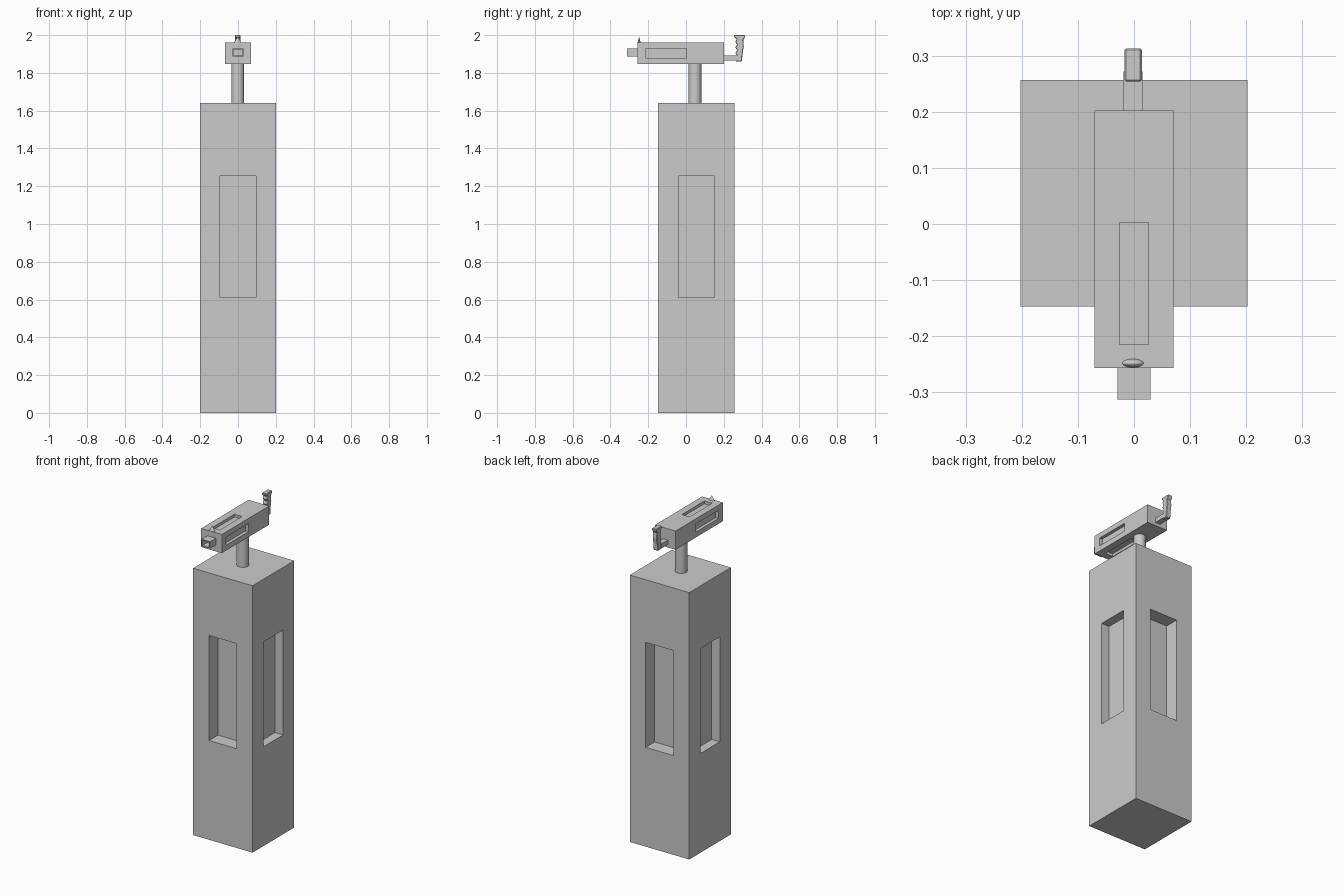
import bpy, bmesh, math

if "Cube" in bpy.data.objects:
    bpy.data.objects.remove(bpy.data.objects["Cube"])


def box(name, lo, hi):
    """Axis-aligned box between two corners."""
    bm = bmesh.new()
    bmesh.ops.create_cube(bm, size=1)
    for v in bm.verts:
        v.co = [(a + b) / 2 + c * (b - a) for a, b, c in zip(lo, hi, v.co)]
    me = bpy.data.meshes.new(name)
    bm.to_mesh(me)
    bm.free()
    ob = bpy.data.objects.new(name, me)
    bpy.context.collection.objects.link(ob)
    return ob


def carve(ob, pockets):
    """Cut box-shaped pockets and discard the cutters."""
    bpy.context.view_layer.objects.active = ob
    for lo, hi in pockets:
        cutter = box("cutter", lo, hi)
        mod = ob.modifiers.new("pocket", 'BOOLEAN')
        mod.operation, mod.solver, mod.object = 'DIFFERENCE', 'EXACT', cutter
        bpy.ops.object.modifier_apply(modifier=mod.name)
        bpy.data.objects.remove(cutter)


# Pedestal with a recessed panel on each side
pedestal = box("pedestal", (-0.202, -0.147, 0), (0.202, 0.257, 1.64))
z0, z1 = 0.61, 1.255
carve(pedestal, [
    ((-0.094, -0.3, z0), (0.094, -0.06, z1)),
    ((-0.094, 0.17, z0), (0.094, 0.4, z1)),
    ((-0.4, -0.04, z0), (-0.147, 0.15, z1)),
    ((0.147, -0.04, z0), (0.4, 0.15, z1)),
])

# Swivel post
bpy.ops.mesh.primitive_cylinder_add(vertices=32, radius=0.034, depth=0.23,
                                    location=(-0.001, 0.048, 1.745))
bpy.context.object.name = "swivel_post"
bpy.ops.object.shade_smooth_by_angle(angle=math.radians(35))

# Upper housing with slots on top, bottom and both sides
housing = box("housing", (-0.07, -0.257, 1.847), (0.07, 0.202, 1.962))
y0, y1 = -0.215, 0.003
carve(housing, [
    ((-0.026, y0, 1.945), (0.026, y1, 2.1)),
    ((-0.026, y0, 1.7), (0.026, y1, 1.864)),
    ((-0.2, y0, 1.88), (-0.05, y1, 1.93)),
    ((0.05, y0, 1.88), (0.2, y1, 1.93)),
])

# Hollow square nozzle
nozzle = box("nozzle", (-0.029, -0.313, 1.886), (0.029, -0.257, 1.928))
carve(nozzle, [((-0.023, -0.4, 1.891), (0.023, -0.265, 1.923))])

# Flattened cone sight
bpy.ops.mesh.primitive_cone_add(vertices=32, radius1=0.02, depth=0.032,
                                location=(-0.002, -0.248, 1.976))
sight = bpy.context.object
sight.name = "front_sight"
sight.scale.y = 0.4
bpy.ops.object.shade_smooth_by_angle(angle=math.radians(35))

# Handle arm and grip with finger grooves
box("handle_arm", (-0.019, 0.2, 1.866), (0.015, 0.272, 1.893))
profile = [(0.263, 1.86), (0.296, 1.86), (0.299, 1.90), (0.306, 1.94), (0.303, 1.975),
           (0.313, 1.99), (0.313, 2.0), (0.254, 2.0), (0.254, 1.99), (0.268, 1.98),
           (0.261, 1.963), (0.271, 1.95), (0.261, 1.935), (0.271, 1.92), (0.261, 1.905),
           (0.269, 1.893)]
bm = bmesh.new()
face = bm.faces.new([bm.verts.new((-0.017, y, z)) for y, z in profile])
ext = bmesh.ops.extrude_face_region(bm, geom=[face])
bmesh.ops.translate(bm, vec=(0.031, 0, 0),
                    verts=[v for v in ext["geom"] if isinstance(v, bmesh.types.BMVert)])
bmesh.ops.recalc_face_normals(bm, faces=bm.faces)
me = bpy.data.meshes.new("handle_grip")
bm.to_mesh(me)
bm.free()
grip = bpy.data.objects.new("handle_grip", me)
bpy.context.collection.objects.link(grip)
bev = grip.modifiers.new("soft_edges", 'BEVEL')
bev.width, bev.segments = 0.003, 1
bev.angle_limit = math.radians(60)
